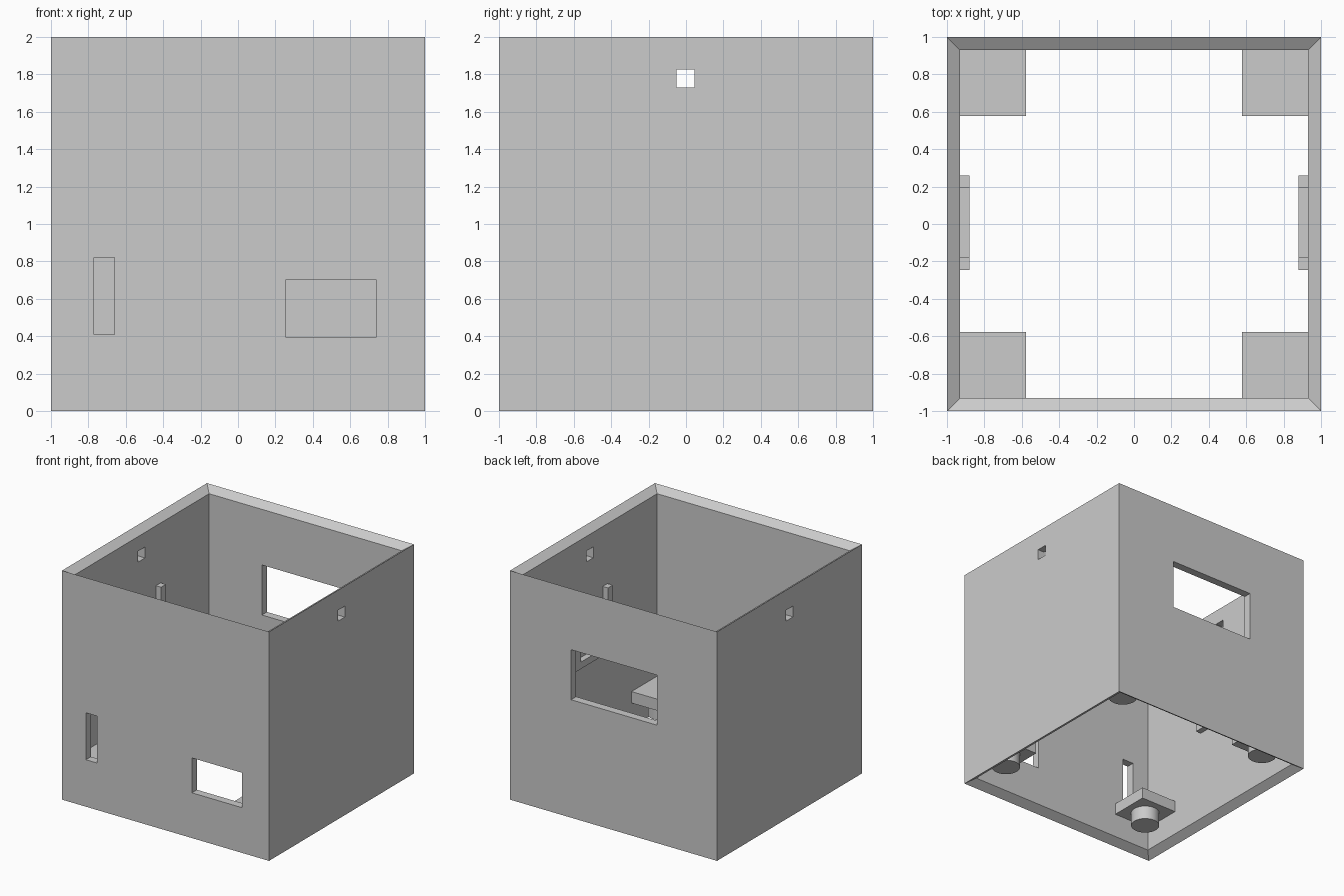
import bpy, bmesh
from mathutils import Matrix, Vector

cube = bpy.data.objects.get("Cube")
if cube:
    bpy.data.objects.remove(cube, do_unlink=True)

GREY = (0.6, 0.6, 0.6, 1)
grey = bpy.data.materials.new("light grey")
grey.use_nodes = True
grey.diffuse_color = GREY
grey.node_tree.nodes["Principled BSDF"].inputs["Base Color"].default_value = GREY

WALL = 0.93    # inner face of the walls
BEVEL = 0.047  # drop of the sloping rims


def finish(bm, name):
    bmesh.ops.recalc_face_normals(bm, faces=bm.faces)
    mesh = bpy.data.meshes.new(name)
    bm.to_mesh(mesh)
    bm.free()
    mesh.materials.append(grey)
    obj = bpy.data.objects.new(name, mesh)
    bpy.context.collection.objects.link(obj)
    return obj


def add_box(bm, low, high):
    low, high = Vector(low), Vector(high)
    matrix = Matrix.Translation((low + high) / 2) @ Matrix.Diagonal((*(high - low), 1))
    bmesh.ops.create_cube(bm, size=1, matrix=matrix)


# Open square shell with rims sloping inwards at top and bottom
bm = bmesh.new()
rings = [[bm.verts.new((x * r, y * r, z)) for x, y in ((-1, -1), (1, -1), (1, 1), (-1, 1))]
         for r, z in ((1, 0), (1, 2), (WALL, 2 - BEVEL), (WALL, BEVEL))]
for a, b in zip(rings, rings[1:] + rings[:1]):
    for i in range(4):
        j = (i + 1) % 4
        bm.faces.new((a[i], a[j], b[j], b[i]))
shell = finish(bm, "shell")

# Openings: front slot, front port, back window, and a square hole in each side
bm = bmesh.new()
add_box(bm, (-0.77, -1.1, 0.41), (-0.66, -0.8, 0.82))
add_box(bm, (0.255, -1.1, 0.395), (0.74, -0.8, 0.70))
add_box(bm, (-0.42, 0.8, 1.03), (0.41, 1.1, 1.467))
for low, high in ((-1.1, -0.8), (0.8, 1.1)):
    add_box(bm, (low, -0.05, 1.73), (high, 0.045, 1.825))
cutter = finish(bm, "opening_cutter")
cutter.hide_render = True
cut = shell.modifiers.new("openings", "BOOLEAN")
cut.object = cutter
cut.solver = "EXACT"
bpy.context.view_layer.objects.active = shell
bpy.ops.object.modifier_apply(modifier=cut.name)
bpy.data.objects.remove(cutter, do_unlink=True)

for side, sx in (("left", 1), ("right", -1)):
    # U-shaped holder on each side wall
    xs = sorted((sx * 0.88, sx * WALL))
    bm = bmesh.new()
    for y0, y1, z0, z1 in ((-0.245, -0.18, 0.925, 1.43), (0.195, 0.26, 0.925, 1.43),
                           (-0.245, 0.26, 0.865, 0.925)):
        add_box(bm, (xs[0], y0, z0), (xs[1], y1, z1))
    finish(bm, side + "_holder")

    # Corner plates with round feet beneath
    for end, sy in (("front", -1), ("back", 1)):
        px = sorted((sx * 0.577, sx * WALL))
        py = sorted((sy * 0.577, sy * WALL))
        bm = bmesh.new()
        add_box(bm, (px[0], py[0], 0.26), (px[1], py[1], 0.36))
        finish(bm, f"{end}_{side}_plate")
        bm = bmesh.new()
        bmesh.ops.create_cone(bm, cap_ends=True, segments=32, radius1=0.117, radius2=0.117, depth=0.12,
                              matrix=Matrix.Translation((sx * 0.755, sy * 0.755, 0.2)))
        foot = finish(bm, f"{end}_{side}_foot")
        bpy.ops.object.select_all(action="DESELECT")
        foot.select_set(True)
        bpy.context.view_layer.objects.active = foot
        bpy.ops.object.shade_smooth_by_angle()
